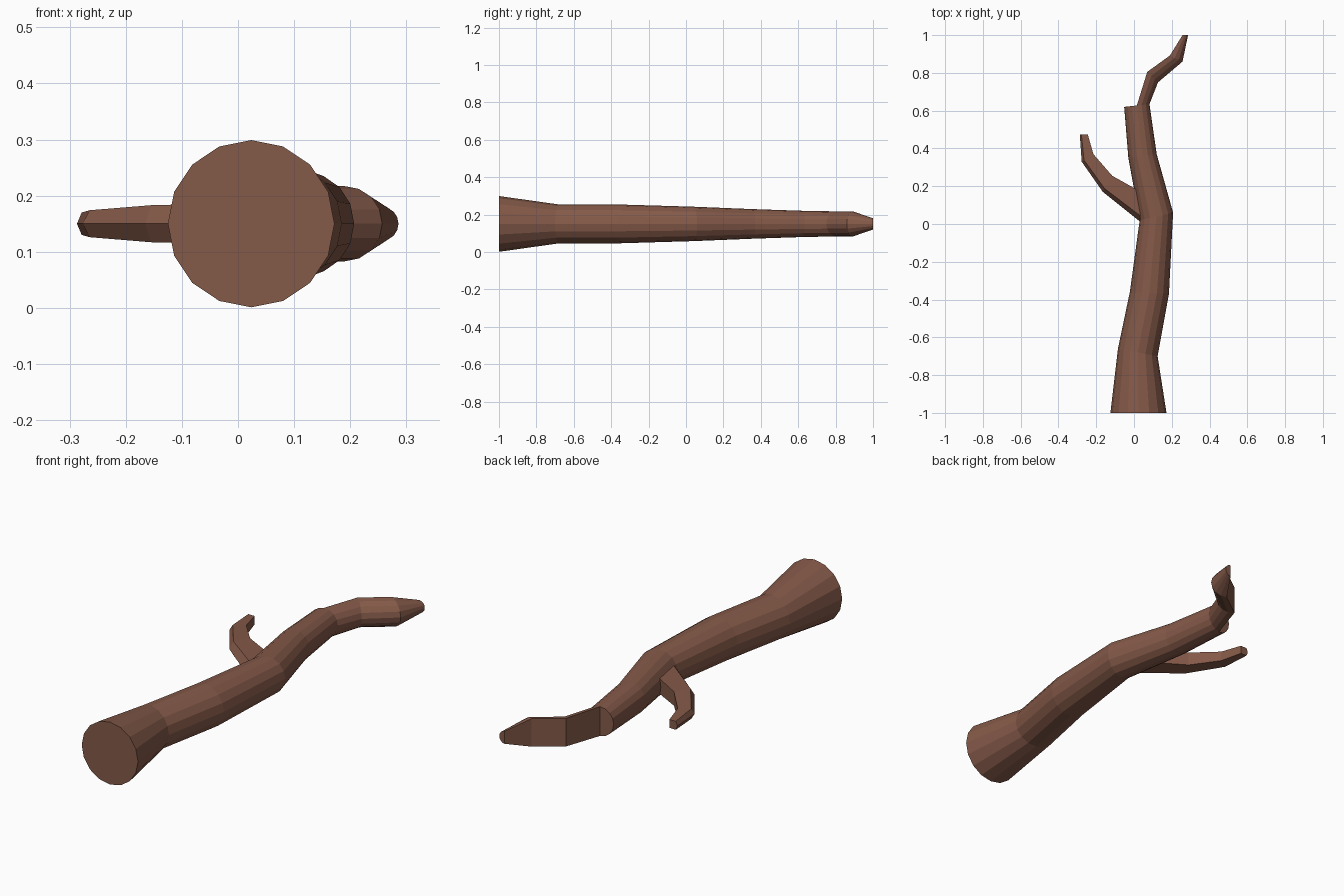
import bpy, bmesh, math
from mathutils import Vector

if "Cube" in bpy.data.objects:
    bpy.data.objects.remove(bpy.data.objects["Cube"])

Z = 0.15  # height of the centre line
bark = bpy.data.materials.new("bark")
bark.diffuse_color = (0.23, 0.10, 0.065, 1)
bark.use_nodes = True
bark.node_tree.nodes["Principled BSDF"].inputs["Base Color"].default_value = bark.diffuse_color


def loft(name, rings, cap_start=True, cap_end=True):
    """Skin a list of equal-length point rings with flat quads."""
    bm = bmesh.new()
    rows = [[bm.verts.new(p) for p in ring] for ring in rings]
    n = len(rows[0])
    for a, b in zip(rows, rows[1:]):
        for i in range(n):
            j = (i + 1) % n
            bm.faces.new((a[i], a[j], b[j], b[i]))
    if cap_start:
        bm.faces.new(rows[0][::-1])
    if cap_end:
        bm.faces.new(rows[-1])
    bmesh.ops.recalc_face_normals(bm, faces=bm.faces)
    mesh = bpy.data.meshes.new(name)
    bm.to_mesh(mesh)
    bm.free()
    mesh.materials.append(bark)
    obj = bpy.data.objects.new(name, mesh)
    bpy.context.collection.objects.link(obj)
    return obj


def arc(centre, edge, rz, steps):
    """Points at 22.5 degree steps; 'edge' is the right-hand end in plan."""
    c, e = Vector((*centre, Z)), Vector((*edge, Z))
    pts = []
    for k in steps:
        t = k * math.pi / 8
        pts.append(c + (e - c) * math.cos(t) + Vector((0, 0, rz * math.sin(t))))
    return pts


# Trunk: 16-sided rings given by left point, right point and vertical radius
trunk = [
    ((-0.125, -1.0), (0.172, -1.0), 0.149),
    ((-0.085, -0.66), (0.125, -0.70), 0.104),
    ((-0.022, -0.36), (0.185, -0.37), 0.104),
    ((0.030, 0.02), (0.207, 0.06), 0.092),
    ((-0.030, 0.35), (0.120, 0.37), 0.079),
    ((-0.052, 0.62), (0.082, 0.635), 0.070),
]
rings = []
for left, right, rz in trunk:
    mid = ((left[0] + right[0]) / 2, (left[1] + right[1]) / 2)
    rings.append(arc(mid, right, rz, range(16)))
loft("trunk", rings)

# Top branch: half-round section continuing the right half of the trunk
top = [
    ((0.015, 0.6275), (0.082, 0.635), 0.070),
    ((0.070, 0.805), (0.127, 0.75), 0.067),
    ((0.190, 0.892), (0.257, 0.86), 0.067),
    ((0.257, 1.0), (0.286, 1.0), 0.030),
]
loft("top_branch", [arc(c, e, rz, range(-4, 5)) for c, e, rz in top],
     cap_start=False)

# Side branch: five-sided section with a ridge along its outer side
side = [
    ((0.060, -0.010), (0.055, 0.160), 0.038),
    ((-0.165, 0.170), (-0.115, 0.255), 0.033),
    ((-0.277, 0.330), (-0.215, 0.370), 0.024),
    ((-0.287, 0.475), (-0.245, 0.475), 0.020),
]
rings = []
for outer, inner, h in side:
    o, i = Vector((*outer, Z)), Vector((*inner, Z))
    s, up = o.lerp(i, 0.2), Vector((0, 0, h))
    rings.append([o, s + up, i + up, i - up, s - up])
loft("side_branch", rings)
